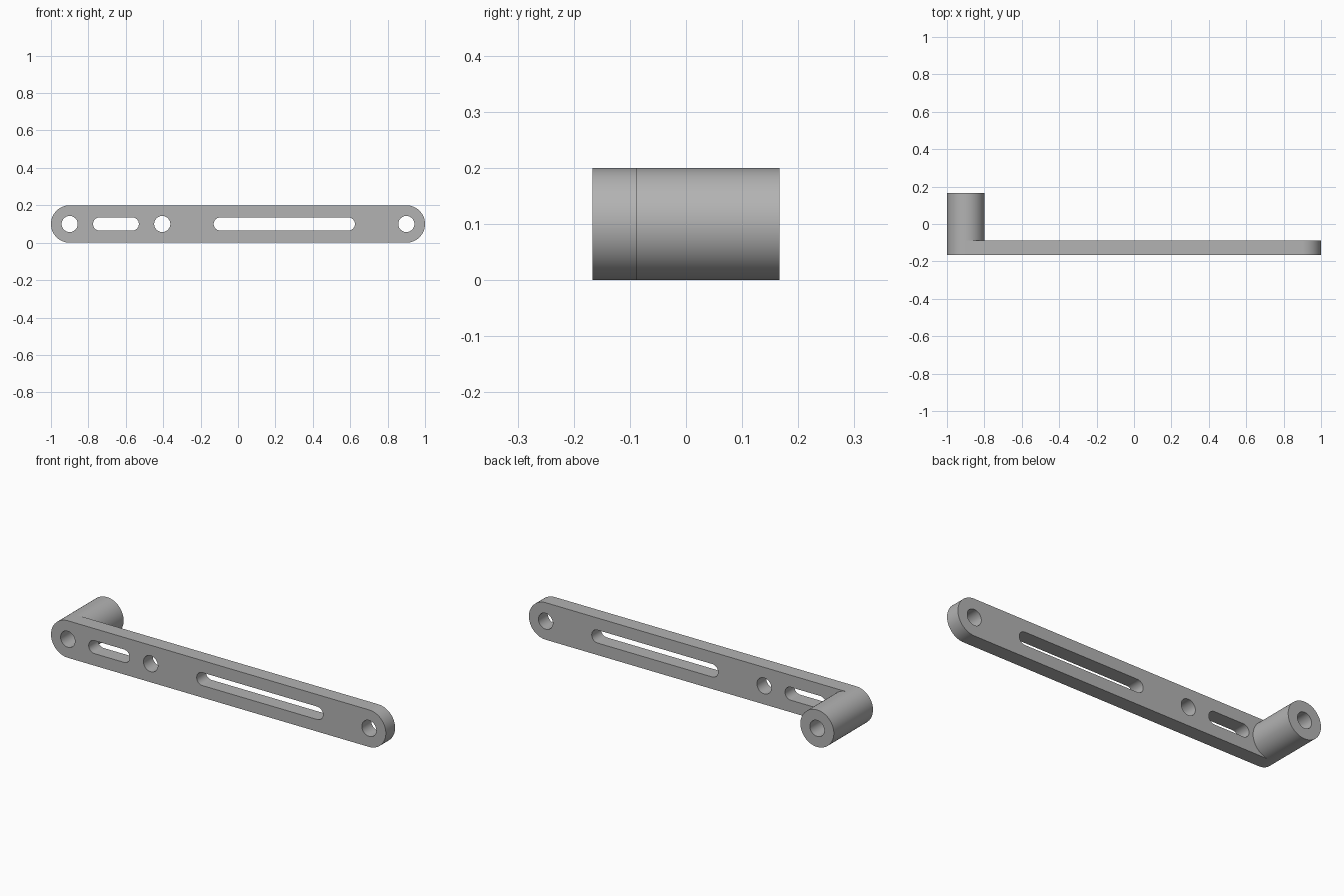
import bpy, bmesh, math

cube = bpy.data.objects.get("Cube")
if cube:
    bpy.data.objects.remove(cube, do_unlink=True)

R = 0.1            # outer radius, also the height of the axis
HOLE = 0.043       # round hole radius
SLOT = 0.035       # slot half width
FRONT, PLATE_BACK, BOSS_BACK = -0.167, -0.088, 0.167
LEFT, RIGHT = -0.9, 0.9

grey = bpy.data.materials.new("plain_grey")
grey.use_nodes = True
colour = (0.45, 0.45, 0.45, 1)
grey.diffuse_color = colour
grey.node_tree.nodes["Principled BSDF"].inputs["Base Color"].default_value = colour


def rounded_outline(x0, x1, r, steps=32):
    """Stadium outline between two centres; a circle when they coincide."""
    points = []
    for centre, start in ((x1, -math.pi / 2), (x0, math.pi / 2)):
        count = steps + 1 if x0 != x1 else steps
        for i in range(count):
            a = start + math.pi * i / steps
            points.append((centre + r * math.cos(a), R + r * math.sin(a)))
    return points


def extruded_part(name, outlines, y0, y1, open_front=False):
    """Fill the outlines, with holes, and extrude them along y."""
    bm = bmesh.new()
    for outline in outlines:
        verts = [bm.verts.new((x, y0, z)) for x, z in outline]
        for a, b in zip(verts, verts[1:] + verts[:1]):
            bm.edges.new((a, b))
    bmesh.ops.triangle_fill(bm, edges=bm.edges[:], use_beauty=True, normal=(0, -1, 0))
    result = bmesh.ops.extrude_face_region(bm, geom=bm.faces[:], use_keep_orig=True)
    moved = [v for v in result["geom"] if isinstance(v, bmesh.types.BMVert)]
    bmesh.ops.translate(bm, verts=moved, vec=(0, y1 - y0, 0))
    bmesh.ops.recalc_face_normals(bm, faces=bm.faces[:])
    if open_front:
        hidden = [f for f in bm.faces if all(abs(v.co.y - y0) < 1e-5 for v in f.verts)]
        bmesh.ops.delete(bm, geom=hidden, context="FACES")
    mesh = bpy.data.meshes.new(name)
    bm.to_mesh(mesh)
    bm.free()
    mesh.materials.append(grey)
    obj = bpy.data.objects.new(name, mesh)
    bpy.context.collection.objects.link(obj)
    bpy.ops.object.select_all(action="DESELECT")
    obj.select_set(True)
    bpy.context.view_layer.objects.active = obj
    bpy.ops.object.shade_smooth_by_angle(angle=math.radians(30))
    return obj


# Flat arm with three round holes and two slots
arm = [rounded_outline(LEFT, RIGHT, R)]
arm += [rounded_outline(x, x, HOLE) for x in (LEFT, -0.405, RIGHT)]
arm += [rounded_outline(a + SLOT, b - SLOT, SLOT) for a, b in ((-0.775, -0.53), (-0.13, 0.625))]
extruded_part("slotted_arm", arm, FRONT, PLATE_BACK)

# Hollow boss standing on the back of the arm
boss = [rounded_outline(LEFT, LEFT, r) for r in (R, HOLE)]
extruded_part("hollow_boss", boss, PLATE_BACK, BOSS_BACK, open_front=True)
